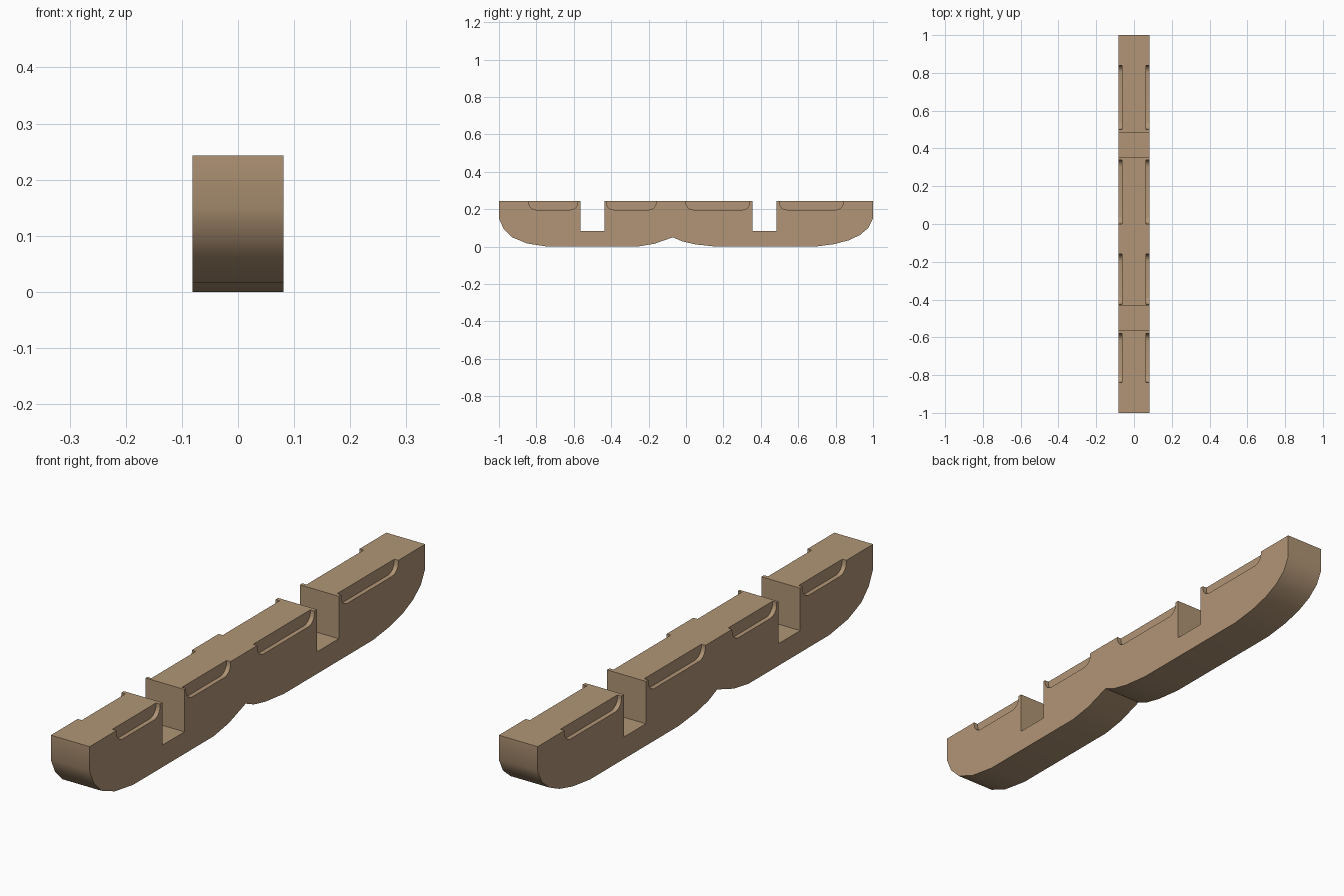
import bpy
import bmesh
import math

if "Cube" in bpy.data.objects:
    bpy.data.objects.remove(bpy.data.objects["Cube"], do_unlink=True)

TOP = 0.243
HALF = 0.081

wood = bpy.data.materials.new("tan wood")
wood.use_nodes = True
colour = (0.44, 0.30, 0.18, 1)
wood.diffuse_color = colour
wood.node_tree.nodes["Principled BSDF"].inputs["Base Color"].default_value = colour


def extrude_profile(name, points, x0, x1):
    """Extrude a closed (y, z) outline from x0 to x1."""
    bm = bmesh.new()
    face = bm.faces.new([bm.verts.new((x0, y, z)) for y, z in points])
    out = bmesh.ops.extrude_face_region(bm, geom=[face])
    moved = [g for g in out["geom"] if isinstance(g, bmesh.types.BMVert)]
    bmesh.ops.translate(bm, verts=moved, vec=(x1 - x0, 0, 0))
    bmesh.ops.recalc_face_normals(bm, faces=bm.faces)
    mesh = bpy.data.meshes.new(name)
    bm.to_mesh(mesh)
    bm.free()
    mesh.materials.append(wood)
    obj = bpy.data.objects.new(name, mesh)
    bpy.context.collection.objects.link(obj)
    return obj


# Notched bar with two rounded lobes along its underside
underside = [(-1, 0.15), (-0.975, 0.095), (-0.93, 0.05), (-0.85, 0.017),
             (-0.74, 0), (-0.26, 0), (-0.17, 0.015), (-0.07, 0.05),
             (-0.02, 0.028), (0.05, 0.012), (0.16, 0), (0.69, 0),
             (0.79, 0.013), (0.87, 0.034), (0.93, 0.062), (0.975, 0.1),
             (1, 0.15)]
top = [(1, TOP)]
for y0, y1 in ((0.355, 0.485), (-0.565, -0.435)):
    top += [(y1, TOP), (y1, 0.083), (y0, 0.083), (y0, TOP)]
top.append((-1, TOP))
bar = extrude_profile("notched_bar", underside + top, -HALF, HALF)


# Shallow finger recesses with rounded lower corners, on both sides
def recess_outline(y0, y1, floor=0.197, r=0.038):
    pts = [(y1, TOP + 0.05), (y0, TOP + 0.05)]
    for centre, start in ((y0 + r, math.pi), (y1 - r, 1.5 * math.pi)):
        for i in range(7):
            a = start + i * math.pi / 12
            pts.append((centre + r * math.cos(a), floor + r + r * math.sin(a)))
    return pts


cutters = []
for y0, y1 in ((-0.84, -0.58), (-0.425, -0.16), (0, 0.34), (0.5, 0.84)):
    for side in (-1, 1):
        cutters.append(extrude_profile("recess_cutter", recess_outline(y0, y1),
                                       side * 0.064, side * 0.12))

bpy.ops.object.select_all(action="DESELECT")
bar.select_set(True)
bpy.context.view_layer.objects.active = bar
for cutter in cutters:
    cutter.hide_render = True
    mod = bar.modifiers.new("recess", "BOOLEAN")
    mod.operation = "DIFFERENCE"
    mod.solver = "EXACT"
    mod.object = cutter
    bpy.ops.object.modifier_apply(modifier=mod.name)
    bpy.data.objects.remove(cutter, do_unlink=True)

bpy.ops.object.shade_smooth_by_angle(angle=math.radians(30))
